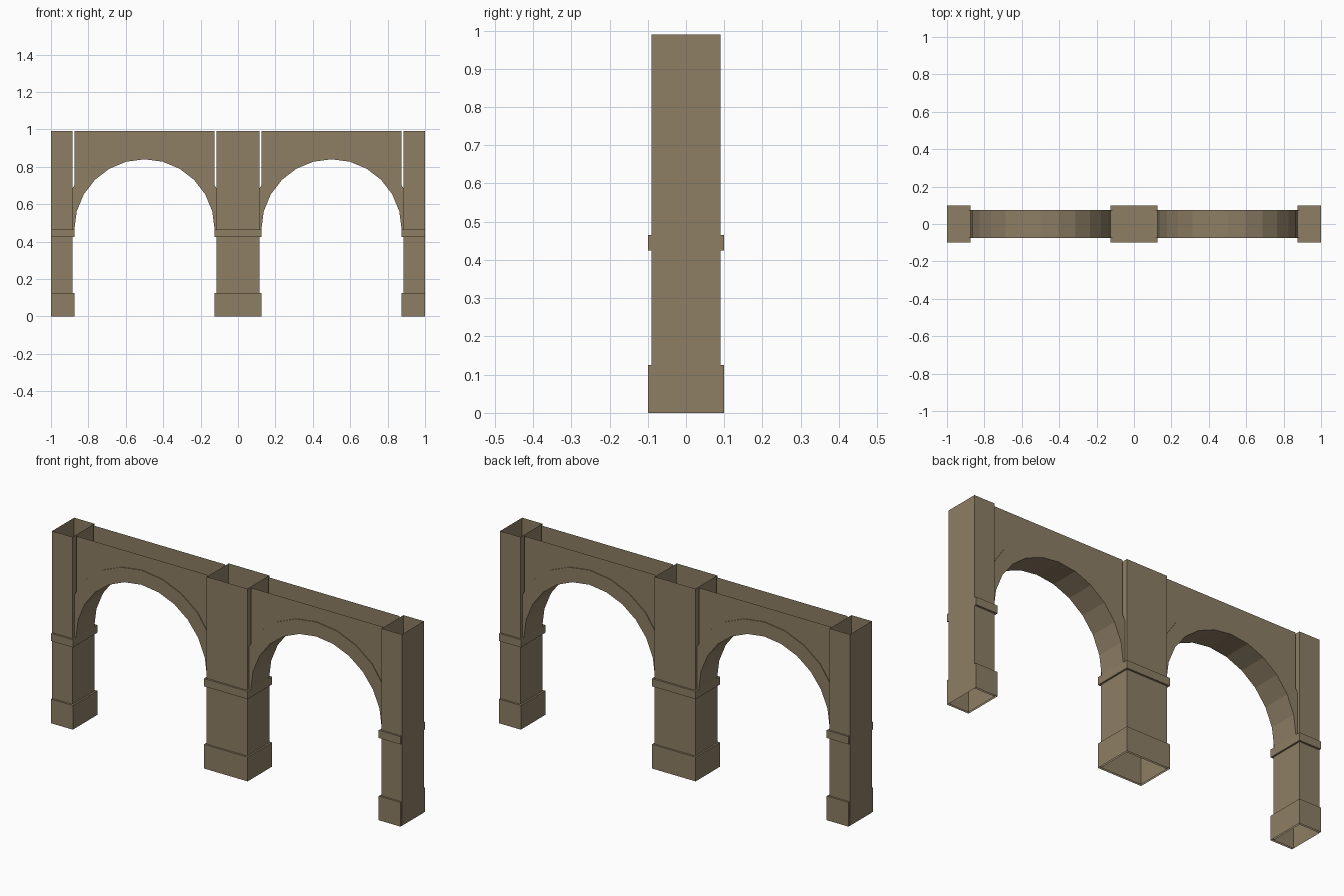
import bpy, bmesh, math

cube = bpy.data.objects.get("Cube")
if cube:
    bpy.data.objects.remove(cube, do_unlink=True)

stone = bpy.data.materials.new("warm_stone")
stone.use_nodes = True
COLOUR = (0.27, 0.21, 0.13, 1)
stone.diffuse_color = COLOUR
stone.node_tree.nodes["Principled BSDF"].inputs["Base Color"].default_value = COLOUR

TOP = 0.99
SPRING = 0.465      # height of the arch centre
RADIUS = 0.375      # arch opening
RING = 0.45         # outer edge of the arch ring
REACH = 0.384       # the ring stops at the pillar shaft
STEPS = 12


def finish(name, bm):
    mesh = bpy.data.meshes.new(name)
    bm.to_mesh(mesh)
    bm.free()
    mesh.materials.append(stone)
    obj = bpy.data.objects.new(name, mesh)
    bpy.context.collection.objects.link(obj)
    return obj


def box(name, x0, x1, depth, z0, z1, open_top=False, open_bottom=False):
    bm = bmesh.new()
    bmesh.ops.create_cube(bm, size=1)
    for v in bm.verts:
        v.co.x = x1 if v.co.x > 0 else x0
        v.co.y = math.copysign(depth, v.co.y)
        v.co.z = z1 if v.co.z > 0 else z0
    bm.normal_update()
    gone = [f for f in bm.faces if (open_top and f.normal.z > 0.5)
            or (open_bottom and f.normal.z < -0.5)]
    bmesh.ops.delete(bm, geom=gone, context='FACES')
    return finish(name, bm)


def base(name, x0, x1, sx0, sx1):
    """Skirt around the shaft foot: outer walls and a narrow top ledge."""
    bm = bmesh.new()

    def loop(a, b, d, z):
        return [bm.verts.new((x, y, z)) for x, y in ((a, -d), (b, -d), (b, d), (a, d))]
    rows = [loop(x0, x1, 0.1, 0), loop(x0, x1, 0.1, 0.125), loop(sx0, sx1, 0.09, 0.125)]
    for low, high in zip(rows, rows[1:]):
        for i in range(4):
            j = (i + 1) % 4
            bm.faces.new((low[i], low[j], high[j], high[i]))
    return finish(name, bm)


def strip(bm, a, b, flip=False):
    """Quads between two rows of points."""
    va, vb = [bm.verts.new(p) for p in a], [bm.verts.new(p) for p in b]
    for i in range(len(a) - 1):
        quad = [va[i], va[i + 1], vb[i + 1], vb[i]]
        bm.faces.new(quad[::-1] if flip else quad)


def arch(name, cx):
    inner, outer, wall = [], [], []
    for i in range(STEPS + 1):
        t = math.pi * (1 - i / STEPS)
        c, s = math.cos(t), math.sin(t)
        r = min(RING, REACH / max(abs(c), 0.001))
        inner.append((cx + RADIUS * c, SPRING + RADIUS * s))
        outer.append((cx + r * c, SPRING + r * s))
        if s > 0.49:
            x = max(-RADIUS, min(RADIUS, r * c))
            wall.append((cx + x, SPRING + r * s))

    def at(points, y):
        return [(x, y, z) for x, z in points]
    bm = bmesh.new()
    top = [(x, TOP) for x, z in wall]
    crown = outer[2:-2]
    for side in (-1, 1):
        ring_y, wall_y, back = side * 0.075, side * 0.071, side > 0
        strip(bm, at(inner, ring_y), at(outer, ring_y), back)    # ring face
        strip(bm, at(crown, ring_y), at(crown, wall_y), back)    # ring lip
        strip(bm, at(wall, wall_y), at(top, wall_y), back)       # spandrel wall
    strip(bm, at(inner, -0.075), at(inner, 0.075), True)         # underside
    bmesh.ops.remove_doubles(bm, verts=bm.verts, dist=0.0001)
    return finish(name, bm)


# Pillars: (name, trim x range, shaft x range)
pillars = (("right", -0.999, -0.875, -1, -0.884),
           ("middle", -0.125, 0.125, -0.116, 0.116),
           ("left", 0.875, 0.999, 0.884, 1))
for side, t0, t1, s0, s1 in pillars:
    box(side + "_pillar_shaft", s0, s1, 0.09, 0, TOP, True, True)
    box(side + "_pillar_impost", t0, t1, 0.1, 0.425, SPRING)
    base(side + "_pillar_base", t0, t1, s0, s1)

# Arches between the pillars
arch("right_arch", -0.5)
arch("left_arch", 0.5)
